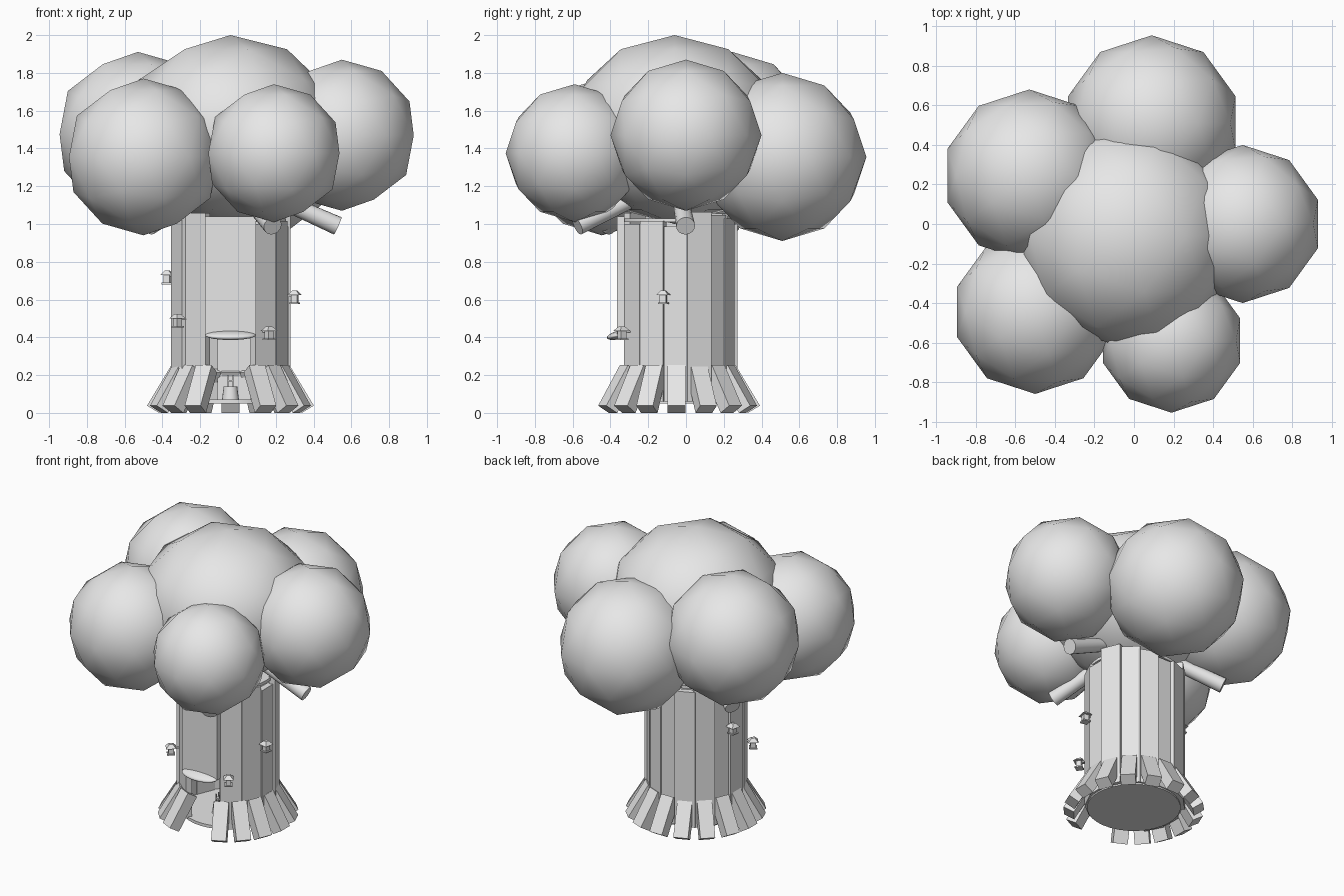
import bpy, bmesh, math, random
from mathutils import Matrix, Vector

cube = bpy.data.objects.get("Cube")
if cube:
    bpy.data.objects.remove(cube)
random.seed(4)

GREY = (0.8, 0.8, 0.8, 1)
mat = bpy.data.materials.new("plain_grey")
mat.use_nodes = True
mat.diffuse_color = GREY
for node in mat.node_tree.nodes:
    if node.type == 'BSDF_PRINCIPLED':
        node.inputs["Base Color"].default_value = GREY

AXIS = Vector((-0.04, -0.05, 0))    # trunk centre line
FRONT = -90                         # heading of the doorway, degrees


def finish(name, bm, matrix=Matrix(), smooth=False):
    bm.normal_update()
    mesh = bpy.data.meshes.new(name)
    bm.to_mesh(mesh)
    bm.free()
    mesh.materials.append(mat)
    for p in mesh.polygons:
        p.use_smooth = smooth
    obj = bpy.data.objects.new(name, mesh)
    obj.matrix_world = matrix
    bpy.context.collection.objects.link(obj)
    return obj


def add_box(bm, size, at=(0, 0, 0)):
    m = Matrix.Translation(at) @ Matrix.Diagonal((*size, 1))
    bmesh.ops.create_cube(bm, size=1, matrix=m)


def box(name, size, matrix):
    bm = bmesh.new()
    add_box(bm, size)
    return finish(name, bm, matrix)


def around(heading, radius, z, tilt=0):
    """Place on the trunk: local x points outward, tilt leans the foot out."""
    return (Matrix.Translation(AXIS) @ Matrix.Rotation(math.radians(heading), 4, 'Z')
            @ Matrix.Translation((radius, 0, z))
            @ Matrix.Rotation(math.radians(-tilt), 4, 'Y'))


def tube(name, start, end, r1, r2, sides=16):
    start, end = Vector(start), Vector(end)
    d = end - start
    bm = bmesh.new()
    bmesh.ops.create_cone(bm, cap_ends=True, segments=sides, radius1=r1,
                          radius2=r2, depth=d.length)
    m = Matrix.Translation((start + end) / 2) @ d.to_track_quat('Z', 'Y').to_matrix().to_4x4()
    obj = finish(name, bm, m)
    for p in obj.data.polygons:
        p.use_smooth = len(p.vertices) == 4
    return obj


def ball(name, centre, radii):
    bm = bmesh.new()
    bmesh.ops.create_icosphere(bm, subdivisions=2, radius=1)
    bmesh.ops.scale(bm, vec=radii, verts=bm.verts)
    return finish(name, bm, Matrix.Translation(centre), smooth=True)


# Foliage clumps
ball("foliage_top", (-0.04, -0.06, 1.5), (0.57, 0.57, 0.5))
clumps = {
    "left": (0.55, 0, 1.47, 0.40),
    "front": (0.19, -0.59, 1.375, 0.365),
    "front_right": (-0.5, -0.445, 1.355, 0.415),
    "back_right": (-0.53, 0.245, 1.475, 0.436),
    "back": (0.09, 0.51, 1.355, 0.445),
}
for name, (x, y, z, r) in clumps.items():
    ball("foliage_" + name, (x, y, z), (r, r, r))
    # Branch sloping down and out beneath each clump
    out = Vector((x, y, 0)) - AXIS
    out.normalize()
    tube("branch_" + name, AXIS + out * 0.12 + Vector((0, 0, 1.19)),
         AXIS + out * 0.57 + Vector((0, 0, 0.99)), 0.04, 0.05)

# Bark planks round a hollow trunk, leaving the doorway open
turns = [38, 64] + [90 + 22.5 * i for i in range(9)] + [296, 322]
for i, t in enumerate(turns):
    top = random.uniform(0.98, 1.07)
    radius = 0.29 + random.uniform(-0.012, 0.012)
    box(f"bark_plank_{i}", (0.04, 0.135, top - 0.06),
        around(FRONT + t, radius, (top + 0.06) / 2))
box("door_plank", (0.04, 0.27, 0.63), around(FRONT, 0.295, 0.725))

# Floor and ceiling discs
for name, z in (("floor", 0.06), ("ceiling", 1.02)):
    tube(name, AXIS + Vector((0, 0, z - 0.01)), AXIS + Vector((0, 0, z + 0.01)),
         0.295, 0.295, 32)

# Leaning root blocks around the foot
for i, t in enumerate([27, 48] + [67.5 + 22.5 * k for k in range(11)] + [312, 333]):
    box(f"root_{i}", (0.075, 0.095, 0.25), around(FRONT + t, 0.345, 0.126, 31))

# Door awning
bm = bmesh.new()
bmesh.ops.create_uvsphere(bm, u_segments=24, v_segments=12, radius=1)
bmesh.ops.scale(bm, vec=(0.06, 0.135, 0.022), verts=bm.verts)
finish("door_awning", bm, around(FRONT, 0.31, 0.412, -15), smooth=True)

# Table and stool seen through the doorway
tube("table", AXIS + Vector((0, -0.1, 0.07)), AXIS + Vector((0, -0.1, 0.14)), 0.045, 0.036)
bm = bmesh.new()
add_box(bm, (0.035, 0.035, 0.008), (0, 0, 0.03))
for x in (-1, 1):
    for y in (-1, 1):
        add_box(bm, (0.007, 0.007, 0.06), (x * 0.014, y * 0.014, 0.03))
finish("stool", bm, Matrix.Translation(AXIS + Vector((0, -0.1, 0.14))))


# Little lanterns hung on the bark
def lantern(name, x, y, z):
    bm = bmesh.new()
    add_box(bm, (0.05, 0.05, 0.008), (0, 0, -0.03))
    add_box(bm, (0.034, 0.034, 0.044), (0, 0, -0.006))
    bmesh.ops.create_cone(
        bm, cap_ends=True, segments=4, radius1=0.046, radius2=0.016, depth=0.024,
        matrix=Matrix.Translation((0, 0, 0.026)) @ Matrix.Rotation(math.pi / 4, 4, 'Z'))
    add_box(bm, (0.05, 0.008, 0.008), (-0.03, 0, 0.01))
    d = Vector((x, y, 0)) - AXIS
    finish(name, bm, around(math.degrees(math.atan2(d.y, d.x)), d.length, z))


lantern("lantern_left", 0.3, -0.12, 0.61)
lantern("lantern_front_left", 0.165, -0.34, 0.42)
lantern("lantern_front_right", -0.32, -0.28, 0.485)
lantern("lantern_right", -0.375, 0.02, 0.715)
